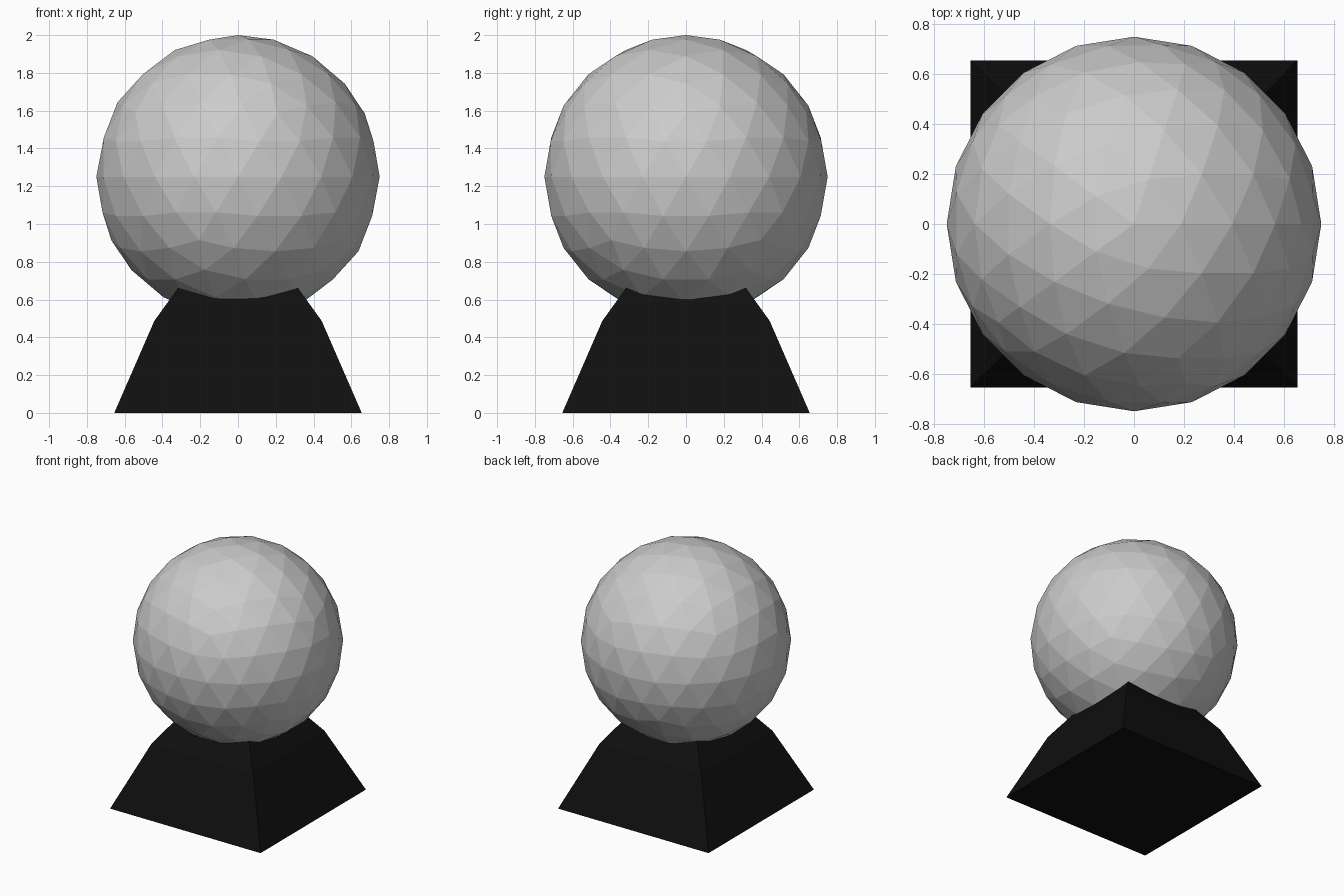
import bpy, bmesh

if "Cube" in bpy.data.objects:
    bpy.data.objects.remove(bpy.data.objects["Cube"])

# Faceted ball
bpy.ops.mesh.primitive_ico_sphere_add(subdivisions=3, radius=0.75, location=(0, 0, 1.25))
bpy.context.object.name = "ball"

# Square tapering pedestal: (half width, height) rings, top hidden in the ball
profile = [(0.655, 0.0), (0.443, 0.487), (0.245, 0.762)]
bm = bmesh.new()
rings = [[bm.verts.new((sx * w, sy * w, z))
          for sx, sy in ((-1, -1), (1, -1), (1, 1), (-1, 1))] for w, z in profile]
for low, high in zip(rings, rings[1:]):
    for i in range(4):
        j = (i + 1) % 4
        bm.faces.new((low[i], low[j], high[j], high[i]))
bm.faces.new(rings[0][::-1])
bm.faces.new(rings[-1])
mesh = bpy.data.meshes.new("pedestal")
bm.to_mesh(mesh)
bm.free()
pedestal = bpy.data.objects.new("pedestal", mesh)
bpy.context.collection.objects.link(pedestal)

# Black finish
black = bpy.data.materials.new("black")
black.diffuse_color = (0.005, 0.005, 0.005, 1)
black.use_nodes = True
black.node_tree.nodes["Principled BSDF"].inputs["Base Color"].default_value = black.diffuse_color
mesh.materials.append(black)
